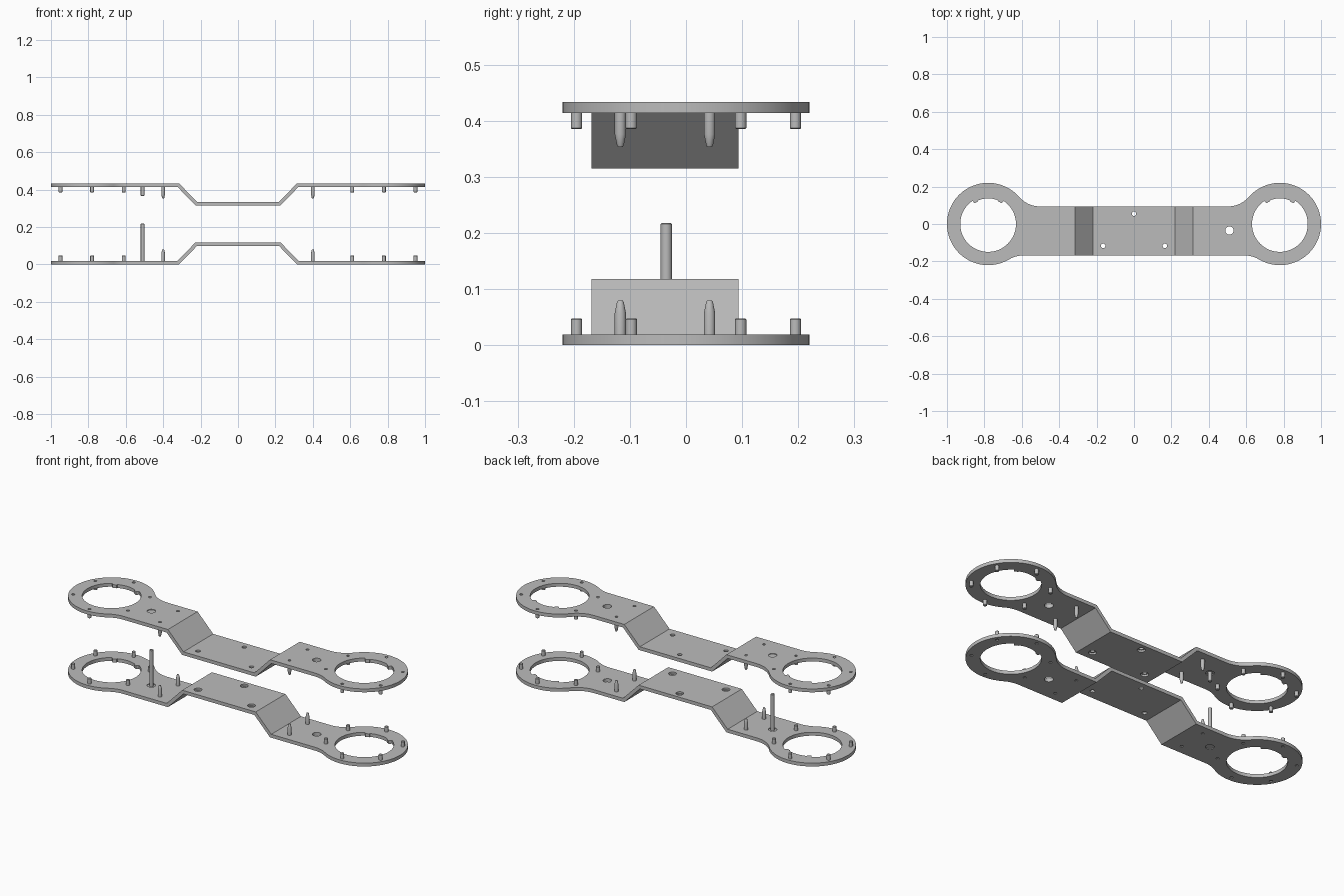
import bpy, bmesh
from math import radians, degrees, atan2, sqrt, cos, sin

cube = bpy.data.objects.get("Cube")
if cube:
    bpy.data.objects.remove(cube, do_unlink=True)

HEIGHT, THICK = 0.433, 0.019
RING_X, RING_R, FILLET = 0.78, 0.22, 0.15
BACK, FRONT = 0.094, -0.168

grey = bpy.data.materials.new("plain grey")
grey.use_nodes = True
COLOUR = (0.5, 0.5, 0.5, 1)
grey.diffuse_color = COLOUR
grey.node_tree.nodes["Principled BSDF"].inputs["Base Color"].default_value = COLOUR


def arc(cx, cy, r, start, end, n):
    steps = [radians(start + (end - start) * i / n) for i in range(n + 1)]
    return [(cx + r * cos(a), cy + r * sin(a)) for a in steps]


def make_object(name, bm):
    bmesh.ops.recalc_face_normals(bm, faces=bm.faces)
    mesh = bpy.data.meshes.new(name)
    bm.to_mesh(mesh)
    bm.free()
    mesh.materials.append(grey)
    obj = bpy.data.objects.new(name, mesh)
    bpy.context.collection.objects.link(obj)
    return obj


def add_prism(bm, points, offset):
    """Extrude a closed 3D polygon by an offset vector."""
    face = bm.faces.new([bm.verts.new(p) for p in points])
    geom = bmesh.ops.extrude_face_region(bm, geom=[face])["geom"]
    verts = [g for g in geom if isinstance(g, bmesh.types.BMVert)]
    bmesh.ops.translate(bm, verts=verts, vec=offset)


def add_turned(bm, x, y, profile, flip, sides=20):
    """Stack of (radius, z) circles closed at both ends."""
    loops = []
    for r, z in profile:
        z = HEIGHT - z if flip else z
        loops.append([bm.verts.new((px, py, z))
                      for px, py in arc(x, y, r, 0, 360, sides)[:-1]])
    for a, b in zip(loops, loops[1:]):
        for i in range(sides):
            j = (i + 1) % sides
            bm.faces.new((a[i], a[j], b[j], b[i]))
    bm.faces.new(loops[0])
    bm.faces.new(loops[-1])


def apply_boolean(obj, cutter, operation):
    cutter.hide_render = True
    mod = obj.modifiers.new("cut", 'BOOLEAN')
    mod.operation, mod.object, mod.solver = operation, cutter, 'EXACT'
    bpy.context.view_layer.objects.active = obj
    bpy.ops.object.modifier_apply(modifier=mod.name)
    bpy.data.objects.remove(cutter, do_unlink=True)


def smooth(obj):
    bpy.ops.object.select_all(action='DESELECT')
    obj.select_set(True)
    bpy.context.view_layer.objects.active = obj
    bpy.ops.object.shade_smooth_by_angle(angle=radians(30))


def plan_outline():
    """Rings at both ends blended into the straight strap."""
    low, high = FRONT - FILLET, BACK + FILLET
    reach = RING_R + FILLET
    dx_low, dx_high = sqrt(reach**2 - low**2), sqrt(reach**2 - high**2)
    a_low, a_high = degrees(atan2(-low, dx_low)), degrees(atan2(-high, dx_high))
    half = arc(RING_X - dx_low, low, FILLET, 90, a_low, 8)
    half += arc(RING_X, 0, RING_R, a_low - 180, a_high + 180, 64)[1:-1]
    half += arc(RING_X - dx_high, high, FILLET, a_high, -90, 10)
    return half + [(-x, y) for x, y in reversed(half)]


def bent_profile():
    """Side profile of the sheet, stepped up in the middle."""
    outer = [(1.1, 0), (0.315, 0), (0.219, 0.099)]
    inner = [(1.1, THICK), (0.323, THICK), (0.227, 0.099 + THICK)]
    under = outer + [(-x, z) for x, z in reversed(outer)]
    over = inner + [(-x, z) for x, z in reversed(inner)]
    return under + over[::-1]


def ring_hole(cx):
    """Round opening with a shallower arc at the back."""
    return (arc(cx, 0, 0.149, 124, 416, 64) + arc(cx, 0, 0.132, 57, 66, 2)
            + arc(cx, 0, 0.137, 67, 113, 12) + arc(cx, 0, 0.132, 114, 123, 2))


SIDES = (-1, 1)
peg_spots = [p for s in SIDES for p in arc(s * RING_X, 0, 0.195, 30, 330, 5)]
pin_spots = [(s * 0.4, y) for s in SIDES for y in (-0.117, 0.042)]
screw_spots = [(0, 0.055), (-0.165, -0.117), (0.165, -0.117)]
POST = (-0.51, -0.035)


def build_side(label, flip, post_top):
    # Bent sheet trimmed to the plan outline
    bm = bmesh.new()
    add_prism(bm, [(x, -0.3, HEIGHT - z if flip else z)
                   for x, z in bent_profile()], (0, 0.6, 0))
    plate = make_object(label + "_plate", bm)
    bm = bmesh.new()
    add_prism(bm, [(x, y, -0.2) for x, y in plan_outline()], (0, 0, 1))
    apply_boolean(plate, make_object("outline_cutter", bm), 'INTERSECT')

    # Large ring openings
    bm = bmesh.new()
    for s in SIDES:
        add_prism(bm, [(x, y, -0.2) for x, y in ring_hole(s * RING_X)], (0, 0, 1))
    # Stepped screw holes, the open hole, and shallow peg and post sockets
    for x, y in screw_spots:
        add_turned(bm, x, y, [(0.012, 0.08), (0.012, 0.108), (0.02, 0.108), (0.02, 0.14)], flip)
    add_turned(bm, -POST[0], POST[1], [(0.022, -0.02), (0.022, 0.04)], flip)
    for x, y in peg_spots + pin_spots:
        add_turned(bm, x, y, [(0.008, -0.01), (0.008, 0.004)], flip)
    for z0, z1 in ((-0.01, 0.004), (THICK - 0.004, 0.03)):
        add_turned(bm, *POST, [(0.022, z0), (0.022, z1)], flip)
    apply_boolean(plate, make_object("hole_cutter", bm), 'DIFFERENCE')
    smooth(plate)

    # Short pegs around each ring
    bm = bmesh.new()
    for x, y in peg_spots:
        add_turned(bm, x, y, [(0.01, 0.01), (0.01, 0.046), (0.008, 0.048)], flip)
    smooth(make_object(label + "_ring_pegs", bm))

    # Tapered locating pins
    bm = bmesh.new()
    for x, y in pin_spots:
        add_turned(bm, x, y, [(0.01, 0.01), (0.01, 0.057), (0.006, 0.077), (0.004, 0.08)], flip)
    smooth(make_object(label + "_tapered_pins", bm))

    # Centre post in its socket
    bm = bmesh.new()
    add_turned(bm, *POST, [(0.01, 0.01), (0.01, post_top - 0.002), (0.008, post_top)], flip)
    smooth(make_object(label + "_post", bm))


build_side("lower", False, 0.218)
build_side("upper", True, 0.066)
